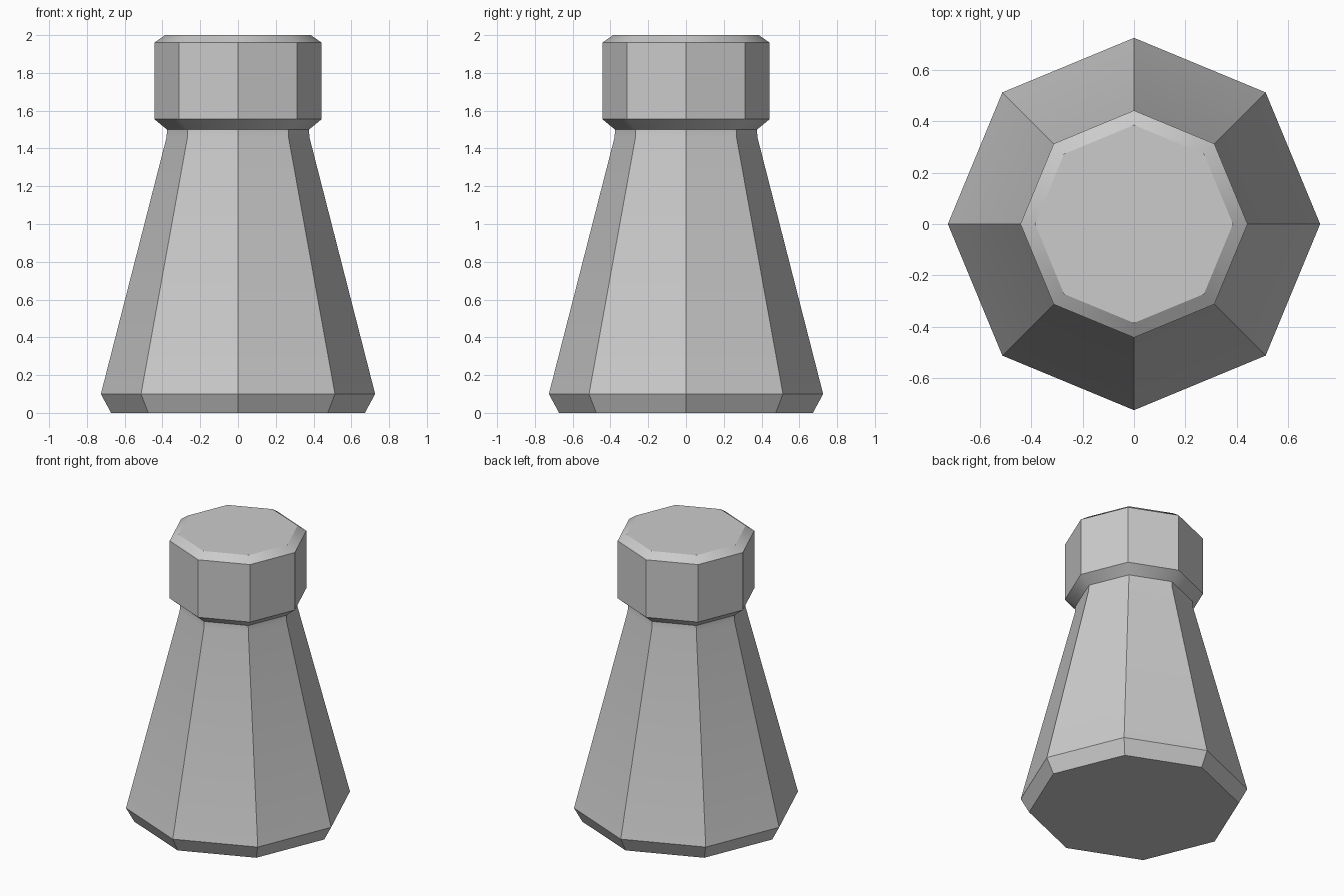
import bpy, bmesh
from math import cos, sin, tau, radians

if "Cube" in bpy.data.objects:
    bpy.data.objects.remove(bpy.data.objects["Cube"])

SIDES = 8


def lathe(name, profile, cap_bottom=False, cap_top=False):
    """Eight-sided turned part from (radius, height) points, bottom to top."""
    bm = bmesh.new()
    rings = [[bm.verts.new((r * cos(tau * i / SIDES), r * sin(tau * i / SIDES), z))
              for i in range(SIDES)] for r, z in profile]
    for low, high in zip(rings, rings[1:]):
        for i in range(SIDES):
            j = (i + 1) % SIDES
            bm.faces.new((low[i], low[j], high[j], high[i]))
    if cap_bottom:
        bm.faces.new(rings[0][::-1])
    if cap_top:
        bm.faces.new(rings[-1])
    mesh = bpy.data.meshes.new(name)
    bm.to_mesh(mesh)
    bm.free()
    obj = bpy.data.objects.new(name, mesh)
    bpy.context.collection.objects.link(obj)
    bpy.ops.object.select_all(action='DESELECT')
    obj.select_set(True)
    bpy.context.view_layer.objects.active = obj
    bpy.ops.object.shade_smooth_by_angle(angle=radians(30))
    return obj


# Tapered body with a chamfered foot and short straight neck
lathe("body", [(0.672, 0), (0.726, 0.10), (0.378, 1.46), (0.376, 1.50)],
      cap_bottom=True)

# Chamfered head, joined to the top of the neck
lathe("head", [(0.376, 1.50), (0.443, 1.555), (0.443, 1.96), (0.386, 2.0)],
      cap_top=True)
